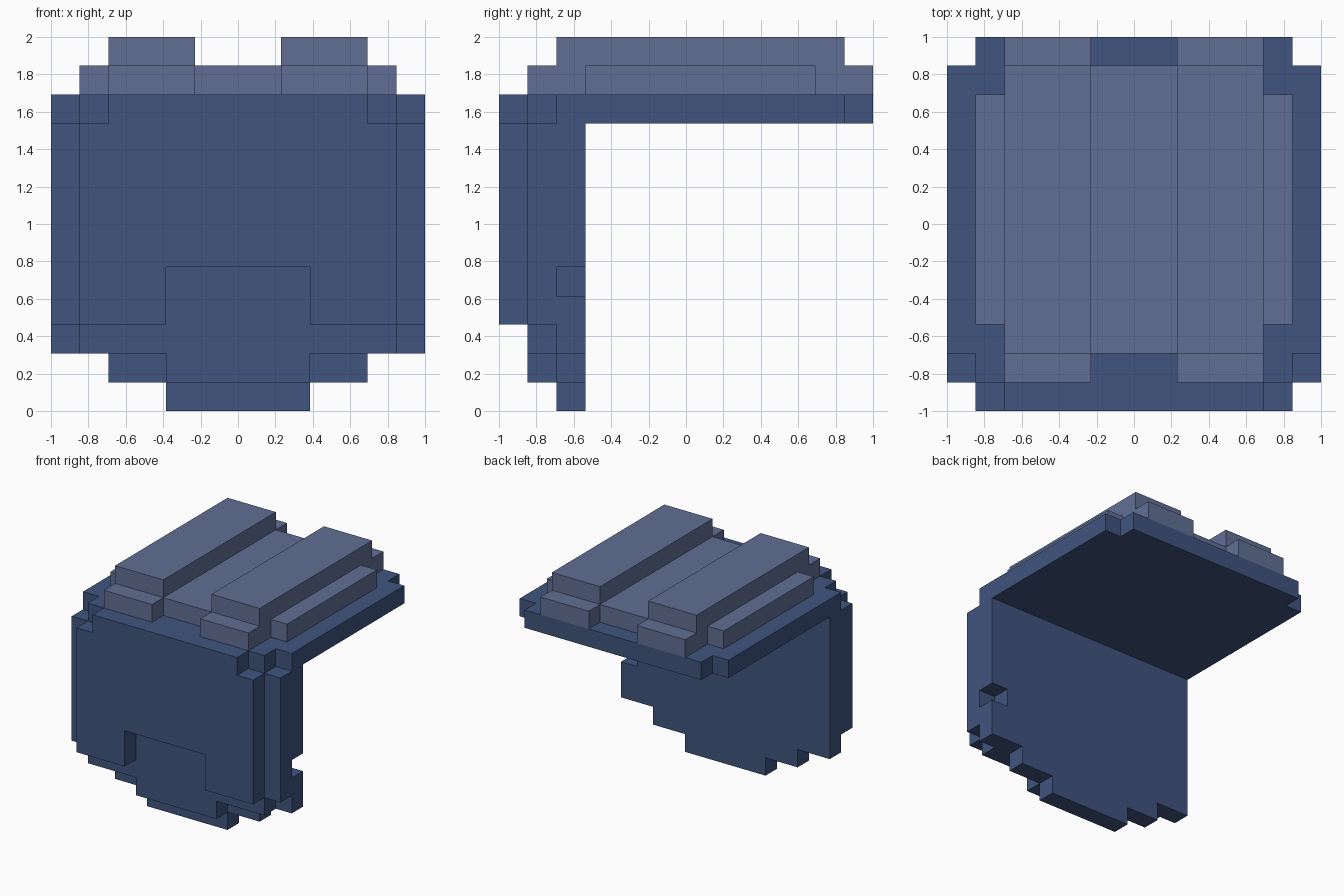
import bpy
import bmesh
import math
from mathutils import Vector

if "Cube" in bpy.data.objects:
    bpy.data.objects.remove(bpy.data.objects["Cube"])

U = 2 / 13  # one block; the model is 13 blocks in each direction


def material(name, rgb):
    m = bpy.data.materials.new(name)
    m.diffuse_color = (*rgb, 1)
    m.use_nodes = True
    m.node_tree.nodes["Principled BSDF"].inputs["Base Color"].default_value = m.diffuse_color
    return m


navy = material("navy_blue", (0.050, 0.089, 0.209))
slate = material("slate_blue", (0.119, 0.159, 0.296))


def block(x0, x1, y0, y1, z0, z1):
    """All unit cells inside a box given in block counts."""
    return {(x, y, z) for x in range(x0, x1)
            for y in range(y0, y1) for z in range(z0, z1)}


def centred(inset, y0, y1, z0, z1):
    """Box inset equally from the left and right sides."""
    return block(inset, 13 - inset, y0, y1, z0, z1)


def pair(x0, x1, *rest):
    """Box mirrored to the other side."""
    return block(x0, x1, *rest) | block(13 - x1, 13 - x0, *rest)


# Front panel: three stepped layers, the outer one with an arch cut out
outer = (centred(1, 0, 1, 3, 10) | centred(2, 0, 1, 10, 11)) - centred(4, 0, 1, 3, 5)
middle = centred(0, 1, 2, 3, 10) | centred(1, 1, 2, 2, 11) | centred(4, 1, 2, 1, 2)
inner = centred(0, 2, 3, 2, 11) | centred(2, 2, 3, 1, 2) | centred(4, 2, 3, 0, 1)
inner -= block(12, 13, 2, 3, 4, 5)  # small notch on the right edge

# Flat top plate with clipped rear corners
plate = centred(0, 3, 12, 10, 11) | centred(1, 12, 13, 10, 11)

# Raised ridges: two tall runners, a low centre and low side strips
runners = pair(2, 5, 1, 13, 11, 12) | pair(2, 5, 2, 12, 12, 13)
centre = centred(5, 2, 12, 11, 12)
strips = pair(1, 2, 3, 11, 11, 12)

parts = [("front_panel", outer | middle | inner, navy),
         ("top_plate", plate, navy),
         ("raised_ridges", runners | centre | strips, slate)]
solid = set().union(*(cells for _, cells, _ in parts))


def skin(name, cells, mat):
    """Outer surface of a part, merged into large flat faces."""
    bm = bmesh.new()
    for c in sorted(cells):
        for axis in range(3):
            for sign in (0, 1):
                n = list(c)
                n[axis] += 2 * sign - 1
                if tuple(n) in solid:
                    continue
                a, b = (axis + 1) % 3, (axis + 2) % 3
                loop = []
                for da, db in ((0, 0), (1, 0), (1, 1), (0, 1)):
                    p = Vector(c)
                    p[axis] += sign
                    p[a] += da
                    p[b] += db
                    loop.append(bm.verts.new((p - Vector((6.5, 6.5, 0))) * U))
                bm.faces.new(loop if sign else loop[::-1])
    bmesh.ops.remove_doubles(bm, verts=bm.verts, dist=0.001)
    bmesh.ops.dissolve_limit(bm, angle_limit=math.radians(1),
                             verts=bm.verts, edges=bm.edges)
    mesh = bpy.data.meshes.new(name)
    bm.to_mesh(mesh)
    bm.free()
    mesh.materials.append(mat)
    bpy.context.collection.objects.link(bpy.data.objects.new(name, mesh))


for part in parts:
    skin(*part)
